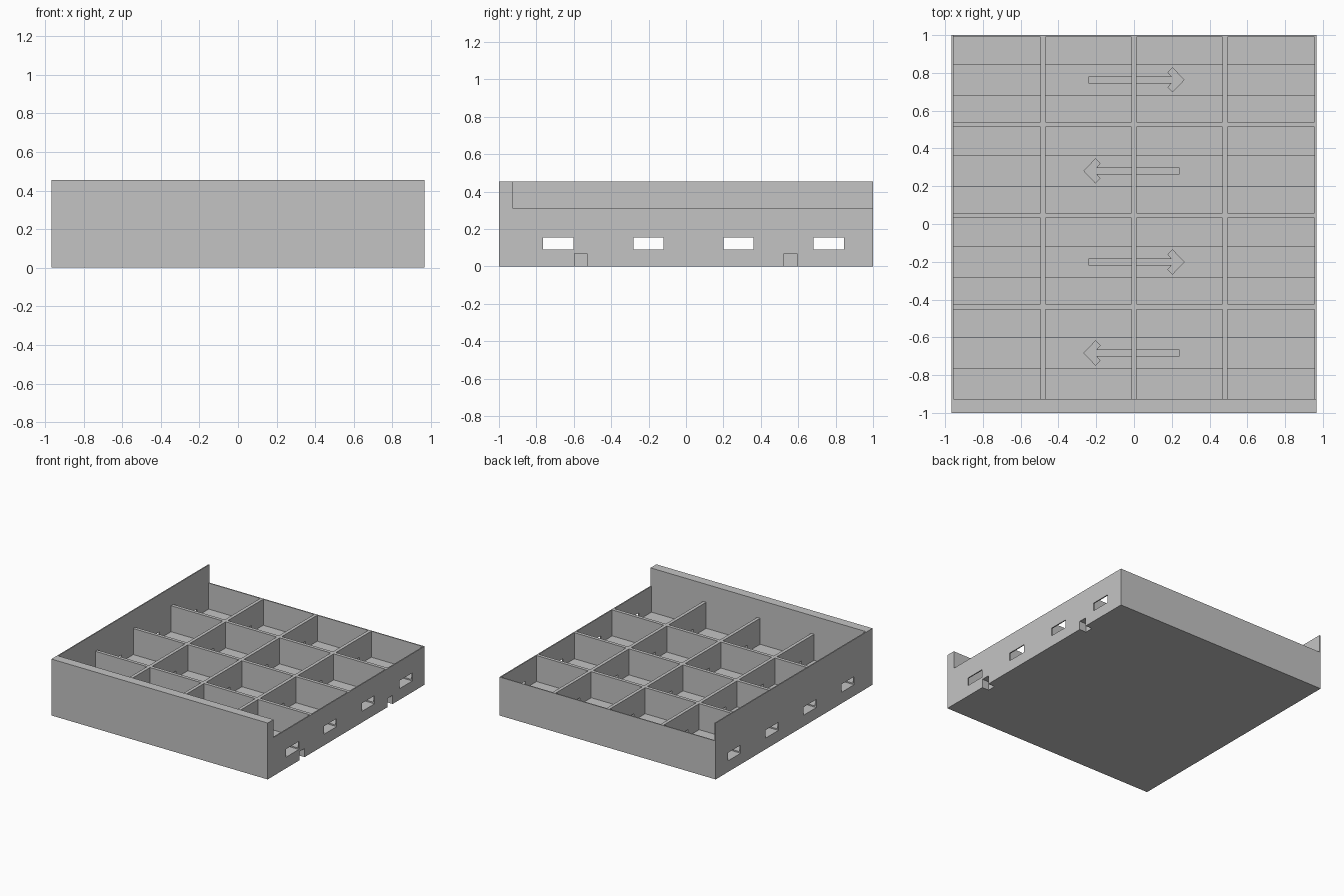
import bpy
import bmesh

if "Cube" in bpy.data.objects:
    bpy.data.objects.remove(bpy.data.objects["Cube"], do_unlink=True)

# Overall sizes
HALF_X, HALF_Y = 0.965, 1.0
TALL, LOW, FLOOR = 0.455, 0.31, 0.10
SLOT_BOTTOM, SLOT_TOP, SLOT_HALF = 0.09, 0.155, 0.081
WALL, FRONT_INNER = 0.009, -0.926
PITCH, RIB_HALF = 0.482, 0.0135
ROWS = [-0.683 + PITCH * i for i in range(4)]


def add_box(bm, x, y, z):
    """Add a box given its (low, high) range on each axis."""
    made = bmesh.ops.create_cube(bm, size=1)
    for v in made["verts"]:
        for axis, (low, high) in enumerate((x, y, z)):
            v.co[axis] = high if v.co[axis] > 0 else low


def add_prism(bm, outline, z_low, z_high):
    """Extrude a flat outline upwards."""
    face = bm.faces.new([bm.verts.new((x, y, z_low)) for x, y in outline])
    top = bmesh.ops.extrude_face_region(bm, geom=[face])["geom"]
    for v in top:
        if isinstance(v, bmesh.types.BMVert):
            v.co.z = z_high


def finish(bm, name):
    bmesh.ops.recalc_face_normals(bm, faces=bm.faces)
    mesh = bpy.data.meshes.new(name)
    bm.to_mesh(mesh)
    bm.free()
    obj = bpy.data.objects.new(name, mesh)
    bpy.context.scene.collection.objects.link(obj)
    return obj


# Solid block that becomes the tray
bm = bmesh.new()
add_box(bm, (-HALF_X, HALF_X), (-HALF_Y, HALF_Y), (0, TALL))
tray = finish(bm, "divided_tray")

cutters = []

# Lowered rim: keeps the front and one side wall tall
bm = bmesh.new()
add_box(bm, (-HALF_X + WALL, 1.2), (FRONT_INNER, 1.2), (LOW, 0.6))
cutters.append(finish(bm, "rim_cutter"))

# Four by four grid of cells
rib_x = [-PITCH, 0, PITCH]
rib_y = [(a + b) / 2 + 0.004 for a, b in zip(ROWS, ROWS[1:])]


def spans(low, ribs, high):
    starts = [low] + [r + RIB_HALF for r in ribs]
    ends = [r - RIB_HALF for r in ribs] + [high]
    return list(zip(starts, ends))


bm = bmesh.new()
for sx in spans(-HALF_X + WALL, rib_x, HALF_X - WALL):
    for sy in spans(FRONT_INNER, rib_y, HALF_Y - WALL):
        add_box(bm, sx, sy, (FLOOR, 0.7))
cutters.append(finish(bm, "cell_cutter"))

# Slots running through both side walls and all ribs
bm = bmesh.new()
for y in ROWS:
    add_box(bm, (-1.2, 1.2), (y - SLOT_HALF, y + SLOT_HALF), (SLOT_BOTTOM, SLOT_TOP))
cutters.append(finish(bm, "slot_cutter"))

# Notches under the low side wall
bm = bmesh.new()
for y in (-0.563, 0.559):
    add_box(bm, (HALF_X - 0.06, 1.2), (y - 0.034, y + 0.034), (-0.1, 0.07))
cutters.append(finish(bm, "notch_cutter"))

# Engraved arrows, alternating direction from row to row
half_arrow = [(-0.24, 0.016), (0.2, 0.016), (0.18, 0.04), (0.204, 0.064)]
arrow = half_arrow + [(0.265, 0)] + [(x, -y) for x, y in reversed(half_arrow)]
bm = bmesh.new()
for i, y in enumerate(ROWS):
    side = 1 if i % 2 else -1
    add_prism(bm, [(side * px, y + py) for px, py in arrow], SLOT_BOTTOM - 0.008, SLOT_BOTTOM + 0.03)
cutters.append(finish(bm, "arrow_cutter"))

# Cut everything, then keep only the result
for cutter in cutters:
    cutter.hide_render = True
    mod = tray.modifiers.new(cutter.name, "BOOLEAN")
    mod.operation = "DIFFERENCE"
    mod.solver = "EXACT"
    mod.object = cutter

bpy.context.view_layer.update()
depsgraph = bpy.context.evaluated_depsgraph_get()
result = bpy.data.meshes.new_from_object(tray.evaluated_get(depsgraph))
tray.modifiers.clear()
tray.data = result
for cutter in cutters:
    bpy.data.objects.remove(cutter, do_unlink=True)

# Plain grey material
grey = bpy.data.materials.new("light_grey")
grey.use_nodes = True
colour = (0.55, 0.55, 0.55, 1)
grey.diffuse_color = colour
grey.node_tree.nodes["Principled BSDF"].inputs["Base Color"].default_value = colour
tray.data.materials.clear()
tray.data.materials.append(grey)
